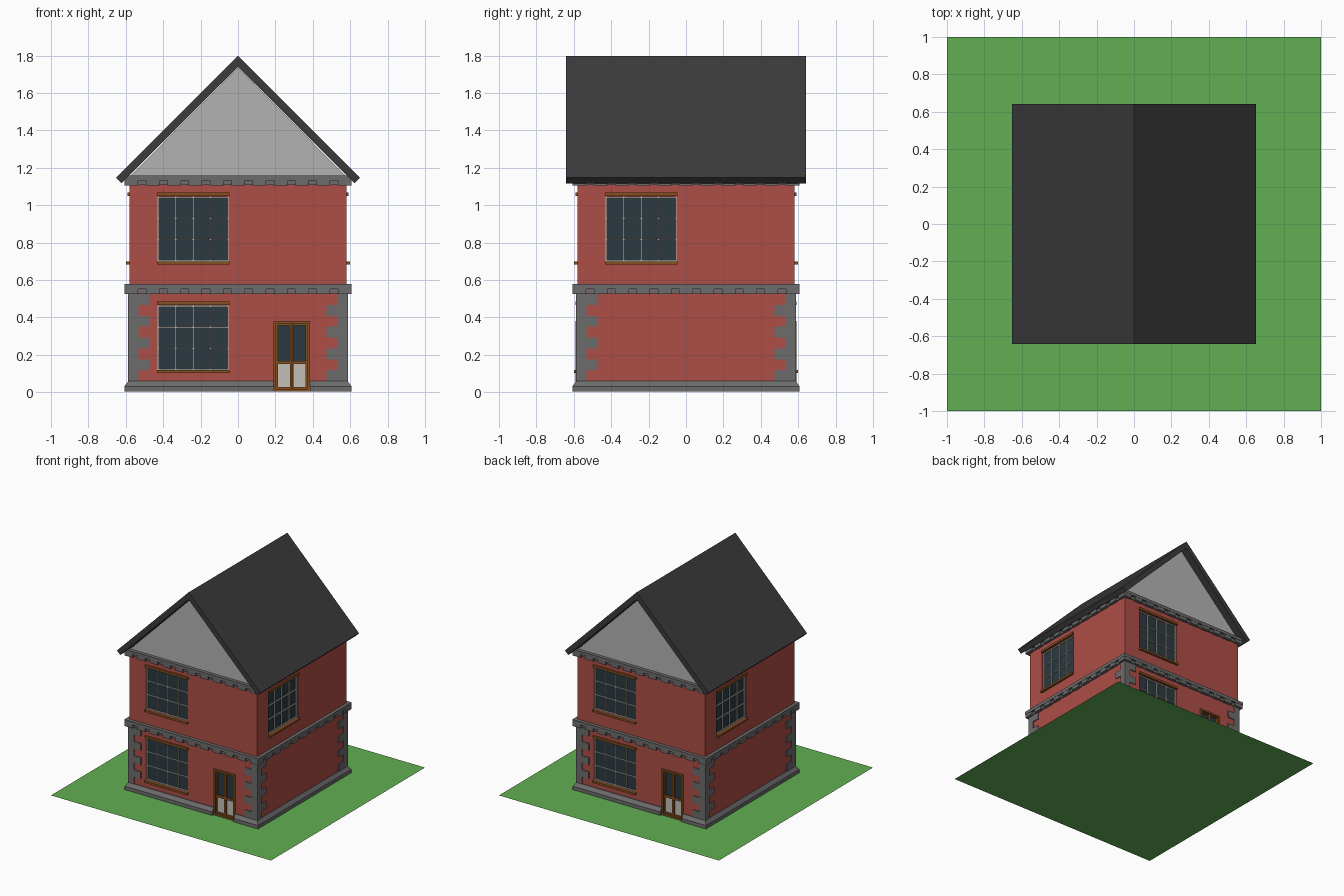
import bpy, bmesh, math
from mathutils import Matrix

if "Cube" in bpy.data.objects:
    bpy.data.objects.remove(bpy.data.objects["Cube"])


def material(name, r, g, b):
    m = bpy.data.materials.new(name)
    m.diffuse_color = (r, g, b, 1)
    m.use_nodes = True
    m.node_tree.nodes["Principled BSDF"].inputs["Base Color"].default_value = m.diffuse_color
    return m


RED = material("red_brick", 0.42, 0.076, 0.061)
GREEN = material("grass", 0.12, 0.43, 0.085)
STONE = material("stone", 0.15, 0.15, 0.15)
SLATE = material("slate", 0.043, 0.043, 0.043)
RENDER = material("pale_render", 0.45, 0.45, 0.45)
WOOD = material("wood", 0.24, 0.08, 0.015)
GLASS = material("glass", 0.024, 0.042, 0.053)
CREAM = material("cream_paint", 0.55, 0.53, 0.48)


def finish(name, bm, mat):
    bmesh.ops.recalc_face_normals(bm, faces=bm.faces)
    me = bpy.data.meshes.new(name)
    bm.to_mesh(me)
    bm.free()
    ob = bpy.data.objects.new(name, me)
    bpy.context.collection.objects.link(ob)
    if mat:
        me.materials.append(mat)
    return ob


def boxes(name, mat, items):
    """One object from boxes (quarter_turn, x0, x1, y0, y1, z0, z1), laid out on the front side."""
    bm = bmesh.new()
    for k, x0, x1, y0, y1, z0, z1 in items:
        m = (Matrix.Rotation(k * math.pi / 2, 4, 'Z')
             @ Matrix.Translation(((x0 + x1) / 2, (y0 + y1) / 2, (z0 + z1) / 2))
             @ Matrix.Diagonal((x1 - x0, y1 - y0, z1 - z0, 1)))
        bmesh.ops.create_cube(bm, size=1, matrix=m)
    return finish(name, bm, mat)


def prism(name, mat, profile, half_depth):
    """Extrude an xz profile along y."""
    bm = bmesh.new()
    f = bm.faces.new([bm.verts.new((x, -half_depth, z)) for x, z in profile])
    ext = bmesh.ops.extrude_face_region(bm, geom=[f])
    bmesh.ops.translate(bm, vec=(0, 2 * half_depth, 0),
                        verts=[v for v in ext["geom"] if isinstance(v, bmesh.types.BMVert)])
    return finish(name, bm, mat)


W = 0.58                                   # half width of the house
WX0, WX1, WH = -0.43, -0.05, 0.345         # window opening
DX0, DX1, DH = 0.19, 0.385, 0.38           # door opening
WINDOWS = [(0, 0.118), (2, 0.118)] + [(k, 0.70) for k in range(4)]

# lawn
bm = bmesh.new()
bmesh.ops.create_grid(bm, x_segments=1, y_segments=1, size=1)
finish("lawn", bm, GREEN)

# cutter for window and door openings
cutter = boxes("opening_cutter", None,
               [(k, WX0, WX1, -0.7, -0.55, z, z + WH) for k, z in WINDOWS]
               + [(k, DX0, DX1, -0.7, -0.55, -0.1, DH) for k in (0, 2)])
cutter.hide_render = True
cutter.hide_viewport = True


def cut(ob):
    mod = ob.modifiers.new("openings", 'BOOLEAN')
    mod.operation = 'DIFFERENCE'
    mod.solver = 'EXACT'
    mod.object = cutter


# brick walls
cut(boxes("walls", RED, [(0, -W, W, -W, W, 0.003, 1.15)]))

# plinth with sloped top edge
bm = bmesh.new()
rings = [[bm.verts.new((sx * h, sy * h, z)) for sx, sy in ((-1, -1), (1, -1), (1, 1), (-1, 1))]
         for h, z in ((0.607, 0.003), (0.607, 0.032), (0.586, 0.06))]
bm.faces.new(rings[0])
bm.faces.new(rings[2])
for a, b in zip(rings, rings[1:]):
    for i in range(4):
        bm.faces.new((a[i], a[(i + 1) % 4], b[(i + 1) % 4], b[i]))
cut(finish("plinth", bm, STONE))

# toothed stone bands
for name, z0, z1 in (("middle_band", 0.525, 0.58), ("eaves_band", 1.105, 1.158)):
    zm = z0 + 0.028
    items = [(0, -0.59, 0.59, -0.59, 0.59, z0 + 0.004, zm), (0, -0.608, 0.608, -0.608, 0.608, zm, z1)]
    for k in range(4):
        for i in range(11):
            x = -0.57 + i * 0.114
            if i < 10:                     # corner teeth are shared
                items.append((k, x - 0.036, x + 0.036, -0.606, -0.534 if i == 0 else -0.58, z0, zm))
    boxes(name, STONE, items)

# corner quoins, alternating long and short
rows, q, h = 8, 0.588, (0.525 - 0.06) / 8
for k in range(4):
    items = []
    for r in range(rows):
        a, b = (0.115, 0.055) if r % 2 else (0.055, 0.115)
        z = 0.06 + r * h
        items.append((k, -q, -q + a, -q, -q + b, z, z + h))
    boxes("corner_quoins", STONE, items)

# windows
for k, z in WINDOWS:
    t, top = 0.0035, z + WH
    boxes("window_glass", GLASS, [(k, WX0, WX1, -0.562, -0.552, z, top)])
    bars = []
    for i in range(5):
        x = WX0 + t + (WX1 - WX0 - 2 * t) * i / 4
        bars.append((k, x - t, x + t, -0.572, -0.56, z, top))
    for i in range(4):
        zz = z + t + (WH - 2 * t) * i / 3
        bars.append((k, WX0, WX1, -0.571, -0.56, zz - t, zz + t))
    boxes("window_bars", CREAM, bars)
    boxes("window_sill_and_lintel", WOOD,
          [(k, WX0 - 0.004, WX1 + 0.004, -0.598, -0.56, z - 0.016, z),
           (k, WX0 - 0.004, WX1 + 0.004, -0.591, -0.56, top + 0.003, top + 0.022)])

# double doors front and back
for k in (0, 2):
    mid = (DX0 + DX1) / 2
    boxes("door_frame", WOOD,
          [(k, DX0, DX0 + 0.014, -0.592, -0.55, 0.003, DH),
           (k, DX1 - 0.014, DX1, -0.592, -0.55, 0.003, DH),
           (k, DX0, DX1, -0.592, -0.55, DH - 0.014, DH),
           (k, DX0, DX1, -0.592, -0.55, 0.003, 0.016)])
    leaf, glass, panel = [], [], []
    for a, b in ((DX0 + 0.014, mid - 0.001), (mid + 0.001, DX1 - 0.014)):
        for x0, x1 in ((a, a + 0.009), (b - 0.009, b)):
            leaf.append((k, x0, x1, -0.58, -0.55, 0.016, DH - 0.014))
        for z0, z1 in ((0.016, 0.028), (0.15, 0.167), (0.358, DH - 0.014)):
            leaf.append((k, a, b, -0.579, -0.55, z0, z1))
        glass.append((k, a, b, -0.566, -0.55, 0.16, 0.36))
        panel.append((k, a, b, -0.57, -0.55, 0.02, 0.155))
    boxes("door_leaves", WOOD, leaf)
    boxes("door_glass", GLASS, glass)
    boxes("door_panels", CREAM, panel)

# gable walls and roof
prism("gables", RENDER, [(-W, 1.152), (W, 1.152), (0, 1.737)], W)
prism("roof", SLATE, [(-0.652, 1.147), (0, 1.799), (0.652, 1.147),
                      (0.622, 1.117), (0, 1.739), (-0.622, 1.117)], 0.641)
